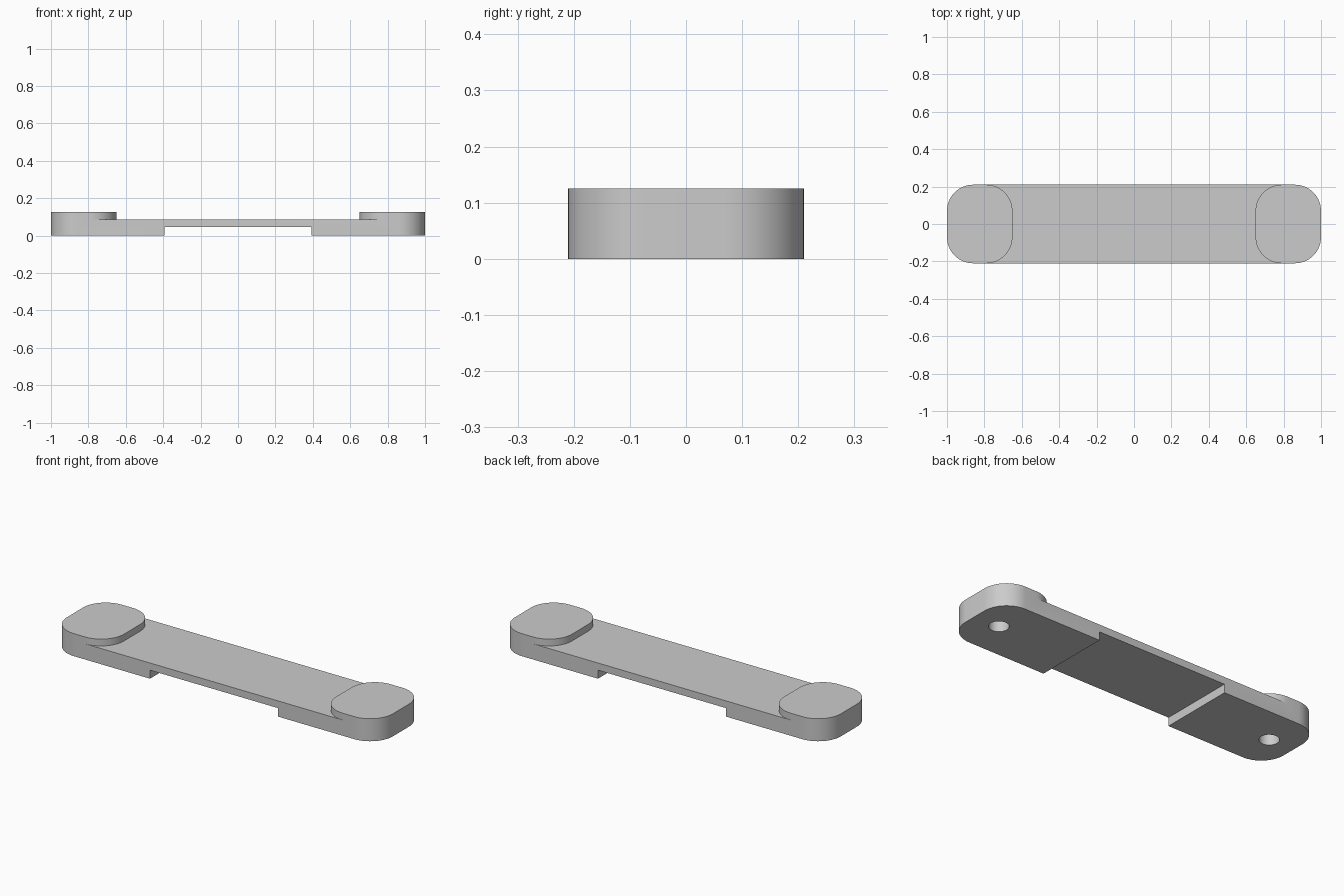
import bpy, bmesh, math

cube = bpy.data.objects.get("Cube")
if cube:
    bpy.data.objects.remove(cube, do_unlink=True)

# Main dimensions
HALF_X, HALF_Y, HEIGHT = 1.0, 0.21, 0.125
RADIUS = 0.14          # corner rounding of the end pads
PAD_INNER = 0.65       # inner edge of each raised pad
BAR_TOP = 0.087
RECESS_X, RECESS_TOP = 0.393, 0.047
HOLE_X, HOLE_R, HOLE_DEPTH = 0.85, 0.05, 0.09

grey = bpy.data.materials.new("light_grey")
grey.use_nodes = True
colour = (0.6, 0.6, 0.6, 1)
grey.diffuse_color = colour
grey.node_tree.nodes["Principled BSDF"].inputs["Base Color"].default_value = colour


def arc(cx, cy, r, start, end, steps=16):
    """Points along an arc, angles in degrees."""
    angles = [math.radians(start + (end - start) * i / steps) for i in range(steps + 1)]
    return [(cx + r * math.cos(a), cy + r * math.sin(a)) for a in angles]


def prism(name, outline, z0, z1):
    """Extrude a flat outline from z0 up to z1."""
    bm = bmesh.new()
    face = bm.faces.new([bm.verts.new((x, y, z0)) for x, y in outline])
    top = bmesh.ops.extrude_face_region(bm, geom=[face])["geom"]
    bmesh.ops.translate(bm, vec=(0, 0, z1 - z0),
                        verts=[v for v in top if isinstance(v, bmesh.types.BMVert)])
    bmesh.ops.recalc_face_normals(bm, faces=bm.faces)
    mesh = bpy.data.meshes.new(name)
    bm.to_mesh(mesh)
    bm.free()
    mesh.materials.append(grey)
    obj = bpy.data.objects.new(name, mesh)
    bpy.context.collection.objects.link(obj)
    return obj


# Solid rounded slab at full pad height
cx, cy = HALF_X - RADIUS, HALF_Y - RADIUS
outline = (arc(cx, cy, RADIUS, 0, 90) + arc(-cx, cy, RADIUS, 90, 180)
           + arc(-cx, -cy, RADIUS, 180, 270) + arc(cx, -cy, RADIUS, 270, 360))
handle = prism("handle_bar", outline, 0, HEIGHT)

# Upper cut leaves a rounded pad at each end
px, out = PAD_INNER + RADIUS, HALF_Y + 0.05
right_edge = ([(px, -out)] + arc(px, -cy, RADIUS, 270, 180)
              + arc(px, cy, RADIUS, 180, 90) + [(px, out)])
left_edge = [(-x, -y) for x, y in right_edge]
cutters = [prism("upper_cutter", right_edge + left_edge, BAR_TOP, HEIGHT + 0.1)]

# Recess under the middle
box = [(-RECESS_X, -out), (RECESS_X, -out), (RECESS_X, out), (-RECESS_X, out)]
cutters.append(prism("recess_cutter", box, -0.1, RECESS_TOP))

# Blind screw holes in the underside of the ends
for side in (-1, 1):
    circle = arc(side * HOLE_X, 0, HOLE_R, 0, 360, 40)[:-1]
    cutters.append(prism("hole_cutter", circle, -0.1, HOLE_DEPTH))

bpy.ops.object.select_all(action="DESELECT")
bpy.context.view_layer.objects.active = handle
handle.select_set(True)
for cutter in cutters:
    cutter.hide_render = True
    mod = handle.modifiers.new(cutter.name, "BOOLEAN")
    mod.operation = "DIFFERENCE"
    mod.solver = "EXACT"
    mod.object = cutter
    bpy.ops.object.modifier_apply(modifier=mod.name)
    bpy.data.objects.remove(cutter, do_unlink=True)

bpy.ops.object.shade_smooth_by_angle(angle=math.radians(30))
